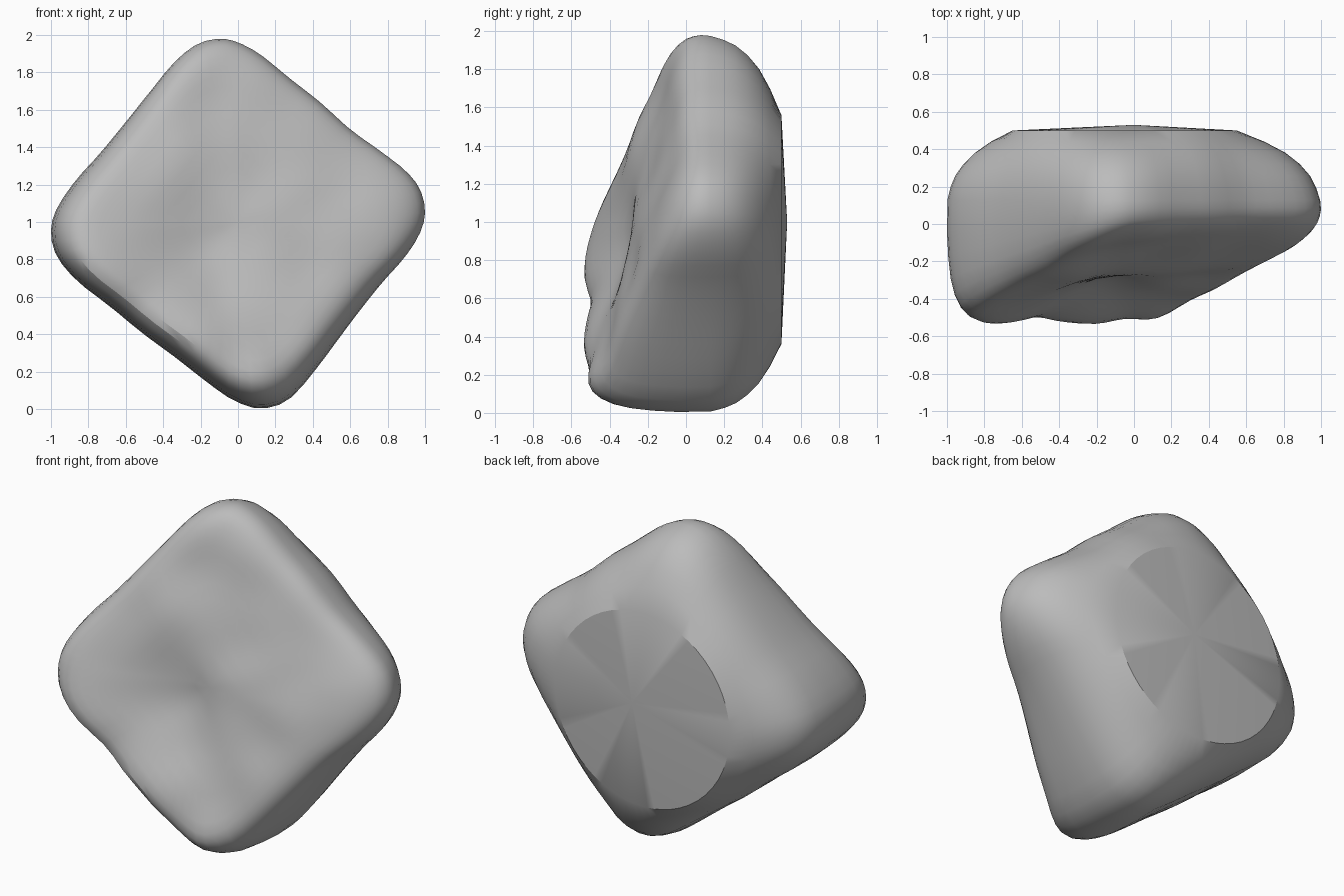
import bpy, bmesh, math
from mathutils import Vector, noise

cube = bpy.data.objects.get("Cube")
if cube:
    bpy.data.objects.remove(cube)

SIDES = 72
# Widest outline (x, z): a rounded diamond
OUTLINE = [(1, 1.05), (.975, 1.17), (.9, 1.27), (.76, 1.38), (.6, 1.495), (.44, 1.64),
           (.28, 1.765), (.12, 1.895), (0, 1.96), (-.1, 1.98), (-.22, 1.95), (-.34, 1.855),
           (-.46, 1.71), (-.6, 1.535), (-.74, 1.365), (-.87, 1.22), (-.97, 1.07),
           (-1, .95), (-.97, .82), (-.86, .685), (-.68, .545), (-.51, .405), (-.34, .28),
           (-.18, .155), (-.03, .05), (.12, .003), (.27, .05), (.41, .205),
           (.53, .365), (.65, .525), (.77, .675), (.89, .81), (.97, .935)]
CENTRE = Vector((0, 1))
# Lumps and hollows on the front face: x, z, radius, push along y
LUMPS = [(-.15, .86, .24, .065), (-.12, .62, .12, .015), (-.72, .8, .2, -.025),
         (-.22, .4, .22, -.04), (.13, .17, .14, -.045), (.45, .5, .25, -.03),
         (.66, .95, .28, -.045), (-.3, 1.36, .2, -.03), (-.12, 1.62, .15, .01),
         (-.5, .6, .1, .012), (.13, 1.0, .25, -.035)]


def smooth_point(u):
    """Closed Catmull-Rom through the outline, u in 0..1."""
    n = len(OUTLINE)
    i, t = int(u * n), (u * n) % 1
    a, b, c, d = (Vector(OUTLINE[(i + k) % n]) for k in (-1, 0, 1, 2))
    return .5 * (2 * b + (c - a) * t + (2 * a - 5 * b + 4 * c - d) * t * t
                 + (3 * b - a - 3 * c + d) * t ** 3)


def front_y(x, z):
    """Tilted front face with soft unevenness."""
    y = -.285 + .235 * x + .26 * (z - 1)
    for lx, lz, r, push in LUMPS:
        y += push * math.exp(-((x - lx) ** 2 + (z - lz) ** 2) / (r * r))
    return y + .012 * noise.noise(Vector((x * 4, 3.1, z * 4)))


outline = [smooth_point(i / SIDES) for i in range(SIDES)]
bm = bmesh.new()
rings = []

# Front face and its rounded edge: (scale, fraction of the way back)
for s, k in [(.1, 0), (.2, 0), (.3, 0), (.4, 0), (.5, 0), (.59, 0), (.67, 0), (.74, 0),
             (.8, .007), (.85, .025), (.895, .065), (.93, .13), (.96, .23), (.98, .36),
             (.993, .54), (1, .75)]:
    ring = []
    for p in outline:
        x, z = CENTRE + (p - CENTRE) * s
        f = front_y(x, z)
        ring.append(bm.verts.new((x, f + (.12 - f) * k, z)))
    rings.append(ring)

# Sides closing in to the oval rim of the flat back: (y, blend to rim)
for y, w in [(.13, .01), (.2, .06), (.26, .13), (.32, .25), (.38, .42),
             (.44, .67), (.5, 1)]:
    ring = []
    for p in outline:
        d = p - CENTRE
        a = math.atan2(d.y, d.x)
        rim = CENTRE + Vector((-.05 + .6 * math.cos(a), -.04 + .6 * math.sin(a)))
        x, z = p.lerp(rim, w)
        wob = .01 * noise.noise(Vector((x * 3, y * 3, z * 3))) * (1 - w)
        ring.append(bm.verts.new((x, y + wob, z)))
    rings.append(ring)

# Skin the rings and close both ends with fans
for a, b in zip(rings, rings[1:]):
    for i in range(SIDES):
        j = (i + 1) % SIDES
        bm.faces.new((a[i], a[j], b[j], b[i]))
front = bm.verts.new((0, front_y(0, 1), 1))
back = bm.verts.new((0, .53, 1))
for i in range(SIDES):
    j = (i + 1) % SIDES
    bm.faces.new((front, rings[0][j], rings[0][i]))
    bm.faces.new((back, rings[-1][i], rings[-1][j]))
bmesh.ops.recalc_face_normals(bm, faces=bm.faces)

mesh = bpy.data.meshes.new("rock")
bm.to_mesh(mesh)
bm.free()
rock = bpy.data.objects.new("rock", mesh)
bpy.context.collection.objects.link(rock)

# Plain grey stone
stone = bpy.data.materials.new("stone_grey")
stone.use_nodes = True
grey = (.5, .5, .5, 1)
stone.diffuse_color = grey
stone.node_tree.nodes["Principled BSDF"].inputs["Base Color"].default_value = grey
mesh.materials.append(stone)

bpy.ops.object.select_all(action='DESELECT')
rock.select_set(True)
bpy.context.view_layer.objects.active = rock
bpy.ops.object.shade_smooth_by_angle(angle=math.radians(28))
